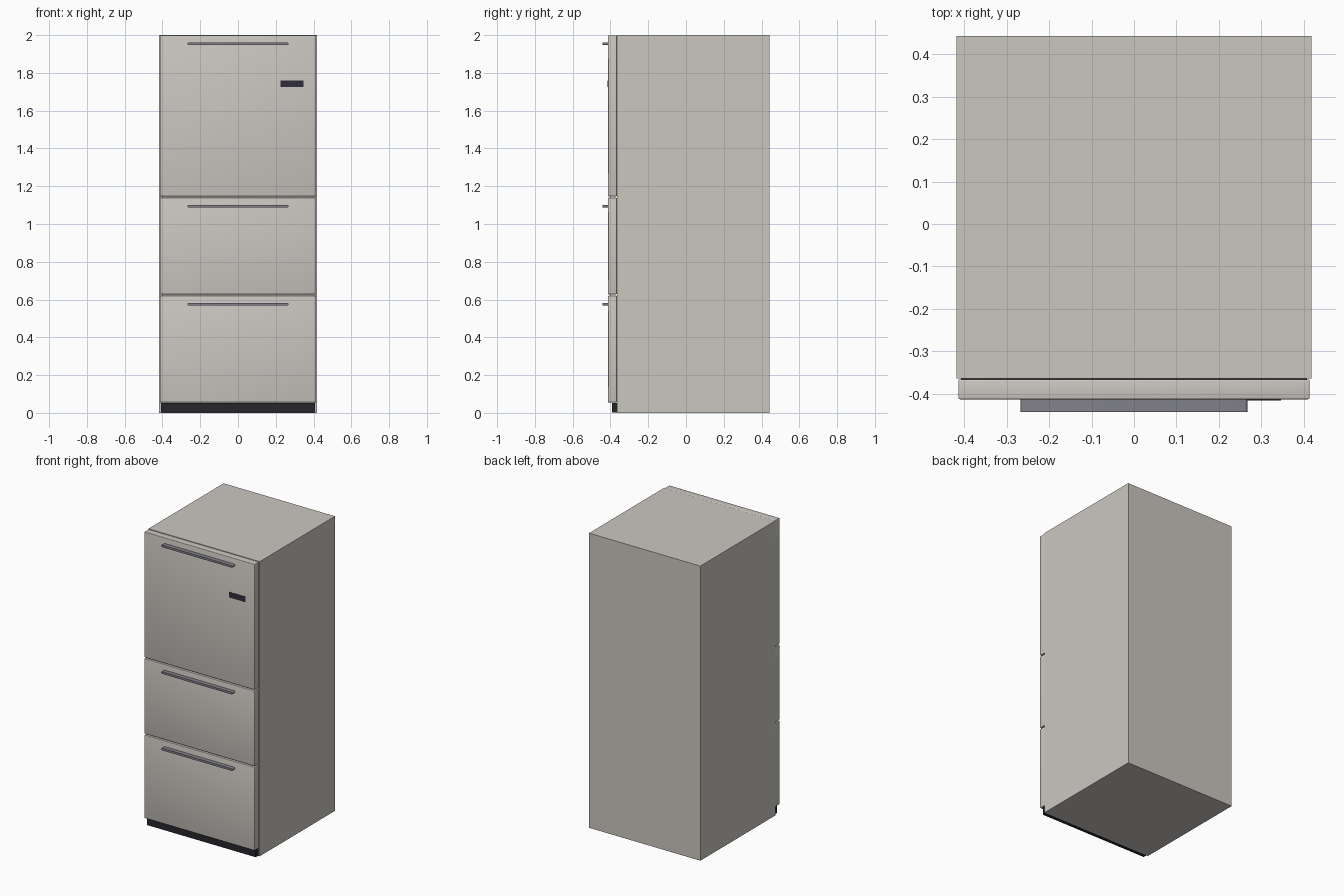
import bpy, bmesh

cube = bpy.data.objects.get("Cube")
if cube:
    bpy.data.objects.remove(cube, do_unlink=True)


def material(name, rgb, rough=0.5):
    m = bpy.data.materials.new(name)
    m.use_nodes = True
    m.diffuse_color = (*rgb, 1)
    node = m.node_tree.nodes["Principled BSDF"]
    node.inputs["Base Color"].default_value = (*rgb, 1)
    node.inputs["Roughness"].default_value = rough
    return m


STEEL = material("warm_steel", (0.60, 0.57, 0.53))
HANDLE = material("handle_grey", (0.22, 0.22, 0.25))
BLACK = material("base_black", (0.02, 0.019, 0.025))
PANEL = material("display_dark", (0.03, 0.027, 0.045))


def box(name, mat, x, y, z, bevel=0.0, segments=3, ends_only=False):
    """Box between (min, max) pairs, with optional rounded edges."""
    bm = bmesh.new()
    bmesh.ops.create_cube(bm, size=1)
    for v in bm.verts:
        v.co = [lo + (c + 0.5) * (hi - lo) for c, (lo, hi) in zip(v.co, (x, y, z))]
    if bevel:
        edges = bm.edges[:]
        if ends_only:  # only the edges running front to back
            edges = [e for e in edges
                     if abs(e.verts[0].co.y - e.verts[1].co.y) > 1e-4]
        bmesh.ops.bevel(bm, geom=edges, offset=bevel, segments=segments,
                        profile=0.5, affect='EDGES', clamp_overlap=True)
    mesh = bpy.data.meshes.new(name)
    bm.to_mesh(mesh)
    bm.free()
    mesh.materials.append(mat)
    obj = bpy.data.objects.new(name, mesh)
    bpy.context.collection.objects.link(obj)
    if bevel:
        bpy.ops.object.select_all(action='DESELECT')
        obj.select_set(True)
        bpy.context.view_layer.objects.active = obj
        bpy.ops.object.shade_smooth_by_angle()
    return obj


# Cabinet and recessed plinth
box("cabinet", STEEL, (-0.418, 0.418), (-0.364, 0.443), (0, 2))
box("kick_plate", BLACK, (-0.408, 0.408), (-0.393, -0.363), (0.002, 0.053))

# Door and two drawers, each with a slim bar handle near its top edge
fronts = {"upper_door": (1.146, 1.999, 1.954),
          "middle_drawer": (0.628, 1.139, 1.094),
          "lower_drawer": (0.055, 0.621, 0.575)}
for name, (low, high, grip) in fronts.items():
    box(name, STEEL, (-0.414, 0.414), (-0.413, -0.366), (low, high), 0.004)
    box(name + "_handle", HANDLE, (-0.267, 0.267), (-0.443, -0.411),
        (grip - 0.007, grip + 0.007), 0.0065, 4, ends_only=True)

# Control display on the upper door
box("display", PANEL, (0.225, 0.346), (-0.416, -0.411), (1.725, 1.761))
